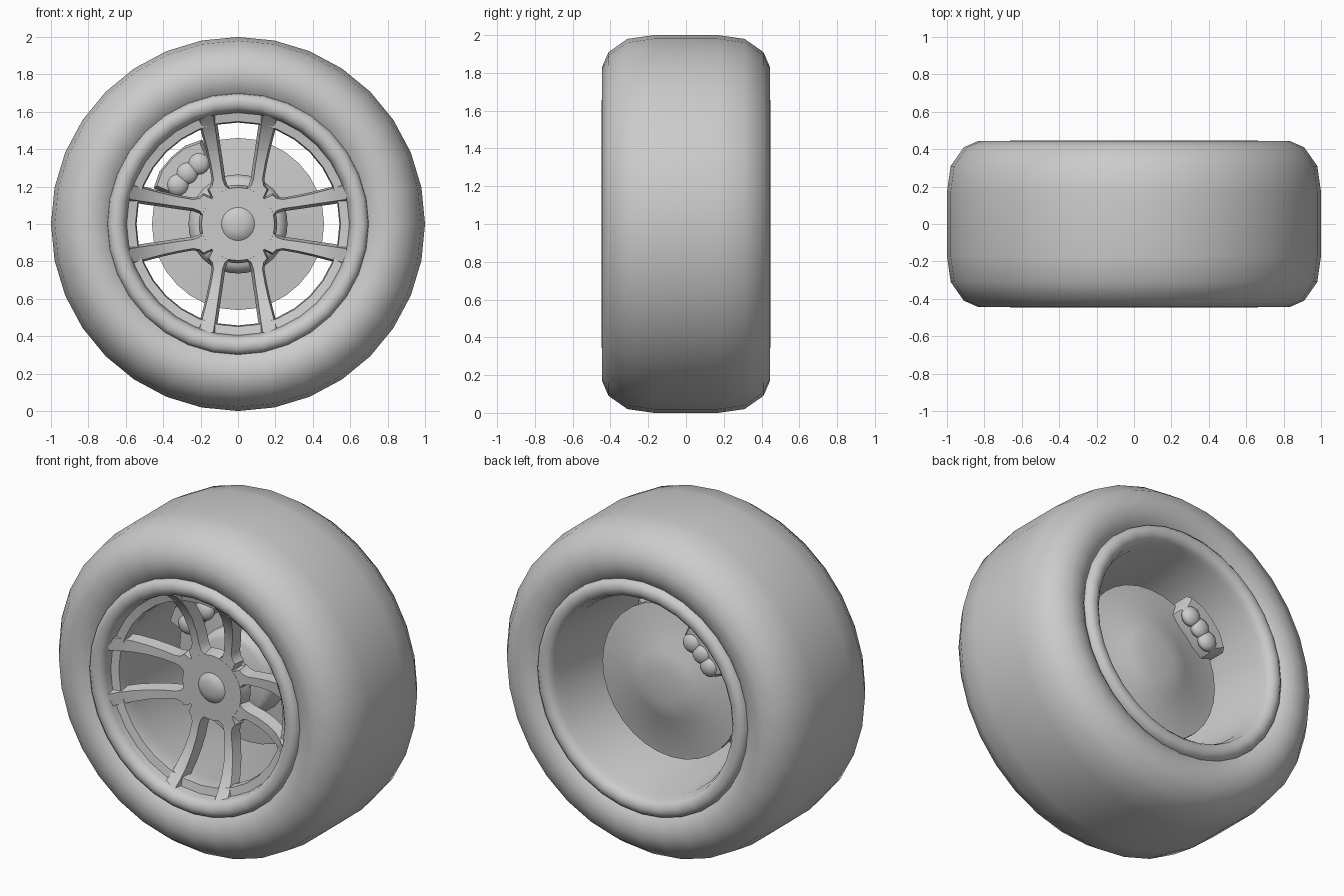
import bpy, bmesh, math
from mathutils import Matrix, Vector

if "Cube" in bpy.data.objects:
    bpy.data.objects.remove(bpy.data.objects["Cube"])

CZ = 1.0  # axle height


def finish(name, bm, angle=40):
    bmesh.ops.remove_doubles(bm, verts=bm.verts, dist=1e-5)
    bmesh.ops.recalc_face_normals(bm, faces=bm.faces)
    me = bpy.data.meshes.new(name)
    bm.to_mesh(me)
    bm.free()
    ob = bpy.data.objects.new(name, me)
    bpy.context.collection.objects.link(ob)
    ob.location.z = CZ
    bpy.ops.object.select_all(action='DESELECT')
    ob.select_set(True)
    bpy.context.view_layer.objects.active = ob
    bpy.ops.object.shade_smooth_by_angle(angle=math.radians(angle))
    return ob


def lathe(name, profile, n=32, angle=40):
    """Revolve (radius, y) points around the axle."""
    bm = bmesh.new()
    rings = []
    for r, y in profile:
        rings.append([bm.verts.new((r * math.sin(2 * math.pi * i / n), y,
                                    r * math.cos(2 * math.pi * i / n))) for i in range(n)])
    for a, b in zip(rings, rings[1:]):
        for i in range(n):
            j = (i + 1) % n
            bm.faces.new((a[i], a[j], b[j], b[i]))
    bmesh.ops.dissolve_degenerate(bm, dist=1e-6, edges=bm.edges)
    return finish(name, bm, angle)


def loft(bm, sections):
    """Skin a list of equal-length loops and cap the ends."""
    rings = [[bm.verts.new(p) for p in s] for s in sections]
    k = len(rings[0])
    for a, b in zip(rings, rings[1:]):
        for i in range(k):
            bm.faces.new((a[i], a[(i + 1) % k], b[(i + 1) % k], b[i]))
    bm.faces.new(rings[0])
    bm.faces.new(rings[-1])


# Tyre: symmetric rounded profile
half = [(0.69, 0.40), (0.72, 0.425), (0.77, 0.443), (0.83, 0.445),
        (0.91, 0.41), (0.98, 0.31), (1.0, 0.17)]
lathe("tyre", [(r, -y) for r, y in half] + [(r, y) for r, y in reversed(half)], angle=60)

# Rim: front lip, spoke ledge, barrel, rear lip
lip = [(0.70, 0.40), (0.695, 0.425), (0.675, 0.443), (0.65, 0.447),
       (0.625, 0.44), (0.605, 0.42), (0.60, 0.40)]
lathe("rim", [(r, -y) for r, y in lip] + [(0.595, -0.365), (0.548, -0.355), (0.542, -0.31), (0.55, -0.25),
      (0.585, 0.36)] + [(r, y) for r, y in reversed(lip)])

# Eight curved spokes in four pairs, tapered towards the front
stations = [  # z, inner x, outer x, front y
    (0.13, 0.02, 0.13, -0.25), (0.185, 0.045, 0.155, -0.25), (0.205, 0.07, 0.137, -0.25),
    (0.24, 0.083, 0.131, -0.252), (0.32, 0.094, 0.145, -0.262), (0.40, 0.106, 0.163, -0.285),
    (0.48, 0.117, 0.184, -0.325), (0.54, 0.126, 0.20, -0.37), (0.58, 0.132, 0.21, -0.41)]
bm = bmesh.new()
for k in range(4):
    rot = Matrix.Rotation(k * math.pi / 2, 4, 'Y')
    for side in (1, -1):
        secs = []
        for z, xi, xo, y in stations:
            secs.append([rot @ Vector((side * x, yy, z)) for x, yy in (
                (xi, y), (xo, y), (xo + 0.01, y + 0.07), (xi - 0.015, y + 0.07))])
        loft(bm, secs)
finish("spokes", bm, 35)

# Hub plate, centre cap and axle
lathe("hub_plate", [(0, -0.251), (0.195, -0.251), (0.21, -0.18), (0, -0.18)])
lathe("centre_cap", [(0, -0.278), (0.04, -0.275), (0.07, -0.267), (0.09, -0.25), (0.09, -0.24)], n=24)
lathe("axle", [(0.13, -0.19), (0.13, 0.1)], n=24)

# Brake disc with raised front drum and domed back
lathe("brake_disc", [(0, -0.06), (0.22, -0.06), (0.25, -0.04), (0.265, 0.0), (0.265, 0.08),
                     (0.46, 0.10), (0.46, 0.14), (0.25, 0.175), (0.20, 0.20), (0.10, 0.215), (0, 0.218)])

# Brake caliper: arc block straddling the disc, with piston bulges
bm = bmesh.new()
angs = [math.radians(a) for a in (113, 124, 135, 146, 157)]
outline = [(0.34 if 0 < i < 4 else 0.38, a) for i, a in enumerate(angs)]
outline += [(0.505 if 0 < i < 4 else 0.49, a) for i, a in reversed(list(enumerate(angs)))]
mid = Vector((-0.30, 0, 0.30))
secs = []
for y, s in ((-0.03, 0.88), (0.0, 1.0), (0.22, 1.0), (0.25, 0.88)):
    pts = [Vector((r * math.cos(a), 0, r * math.sin(a))) for r, a in outline]
    secs.append([mid + (p - mid) * s + Vector((0, y, 0)) for p in pts])
loft(bm, secs)
finish("brake_caliper", bm, 35)

bm = bmesh.new()
for a in (123, 135, 147):
    c = math.radians(a)
    for y in (-0.015, 0.235):
        m = Matrix.Translation((0.385 * math.cos(c), y, 0.385 * math.sin(c))) @ Matrix.Diagonal((0.06, 0.04, 0.06, 1))
        bmesh.ops.create_uvsphere(bm, u_segments=16, v_segments=8, radius=1, matrix=m)
finish("caliper_pistons", bm, 60)
